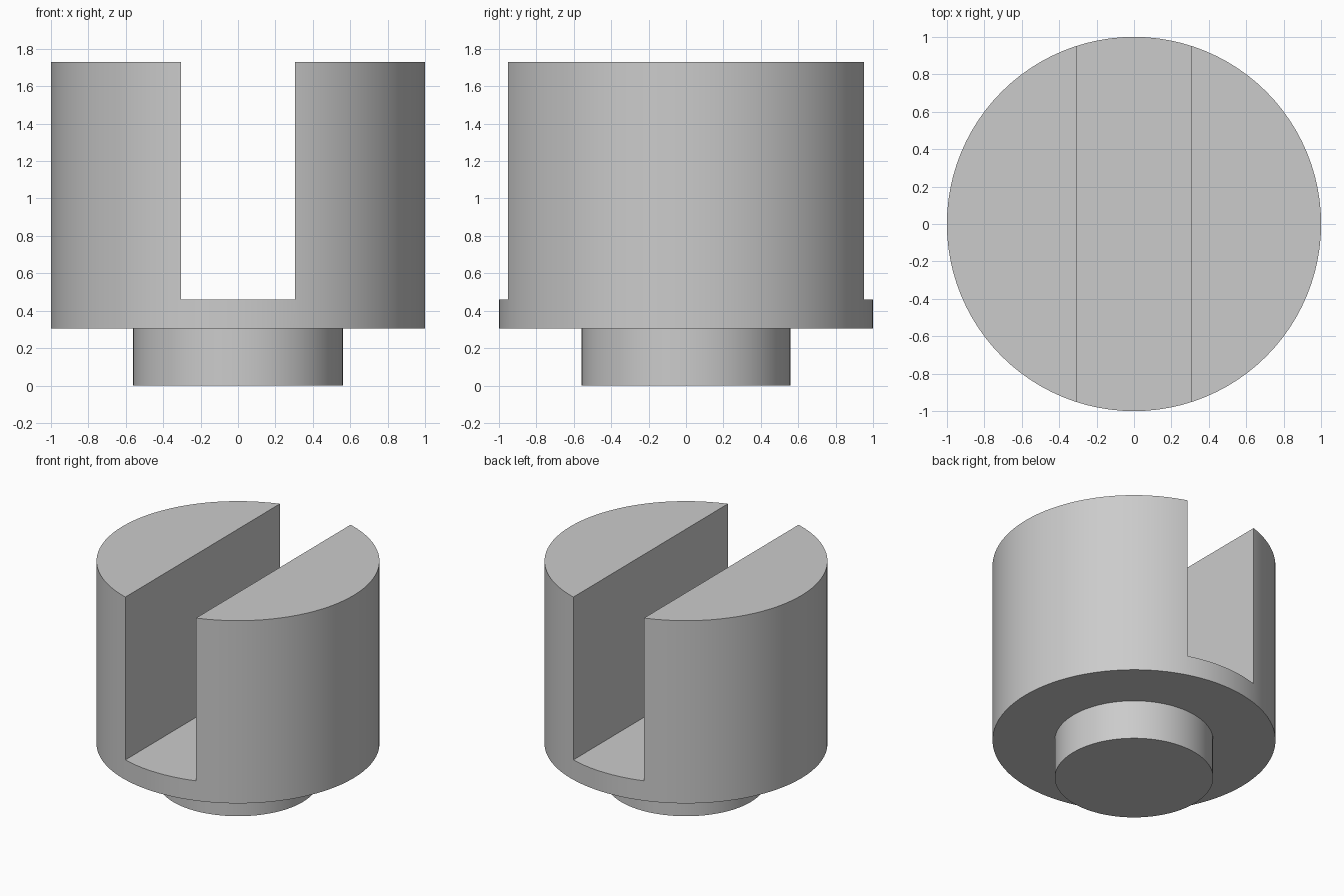
import bpy
from math import radians

SEGMENTS = 96
BODY_RADIUS, PEG_RADIUS = 1.0, 0.56
BODY_BOTTOM, SLOT_FLOOR, BODY_TOP = 0.305, 0.46, 1.73
SLOT_WIDTH = 0.61

cube = bpy.data.objects.get("Cube")
if cube:
    bpy.data.objects.remove(cube, do_unlink=True)

grey = bpy.data.materials.new("plain grey")
grey.use_nodes = True
colour = (0.6, 0.6, 0.6, 1)
grey.diffuse_color = colour
grey.node_tree.nodes["Principled BSDF"].inputs["Base Color"].default_value = colour


def cylinder(name, radius, bottom, top):
    bpy.ops.mesh.primitive_cylinder_add(
        vertices=SEGMENTS, radius=radius, depth=top - bottom,
        location=(0, 0, (bottom + top) / 2))
    obj = bpy.context.object
    obj.name = name
    obj.data.materials.append(grey)
    return obj


def cut(obj, cutter, operation):
    bpy.context.view_layer.objects.active = obj
    mod = obj.modifiers.new(operation.title(), 'BOOLEAN')
    mod.operation = operation
    mod.solver = 'EXACT'
    mod.object = cutter
    bpy.ops.object.modifier_apply(modifier=mod.name)
    bpy.data.objects.remove(cutter, do_unlink=True)


# Round body with the locating peg below, joined as one solid
body = cylinder("slotted_body", BODY_RADIUS, BODY_BOTTOM, BODY_TOP)
peg = cylinder("peg", PEG_RADIUS, 0, BODY_BOTTOM + 0.05)
cut(body, peg, 'UNION')

# Slot running front to back, open at the top
slot_height = BODY_TOP - SLOT_FLOOR + 0.2
bpy.ops.mesh.primitive_cube_add(size=1, location=(0, 0, SLOT_FLOOR + slot_height / 2))
slot = bpy.context.object
slot.name = "slot_cutter"
slot.hide_render = True
slot.scale = (SLOT_WIDTH, 3, slot_height)
bpy.context.view_layer.update()
cut(body, slot, 'DIFFERENCE')

# Smooth round walls, crisp rims
body.data.materials.clear()
body.data.materials.append(grey)
for face in body.data.polygons:
    face.material_index = 0
bpy.ops.object.select_all(action='DESELECT')
body.select_set(True)
bpy.context.view_layer.objects.active = body
bpy.ops.object.shade_smooth_by_angle(angle=radians(30))
